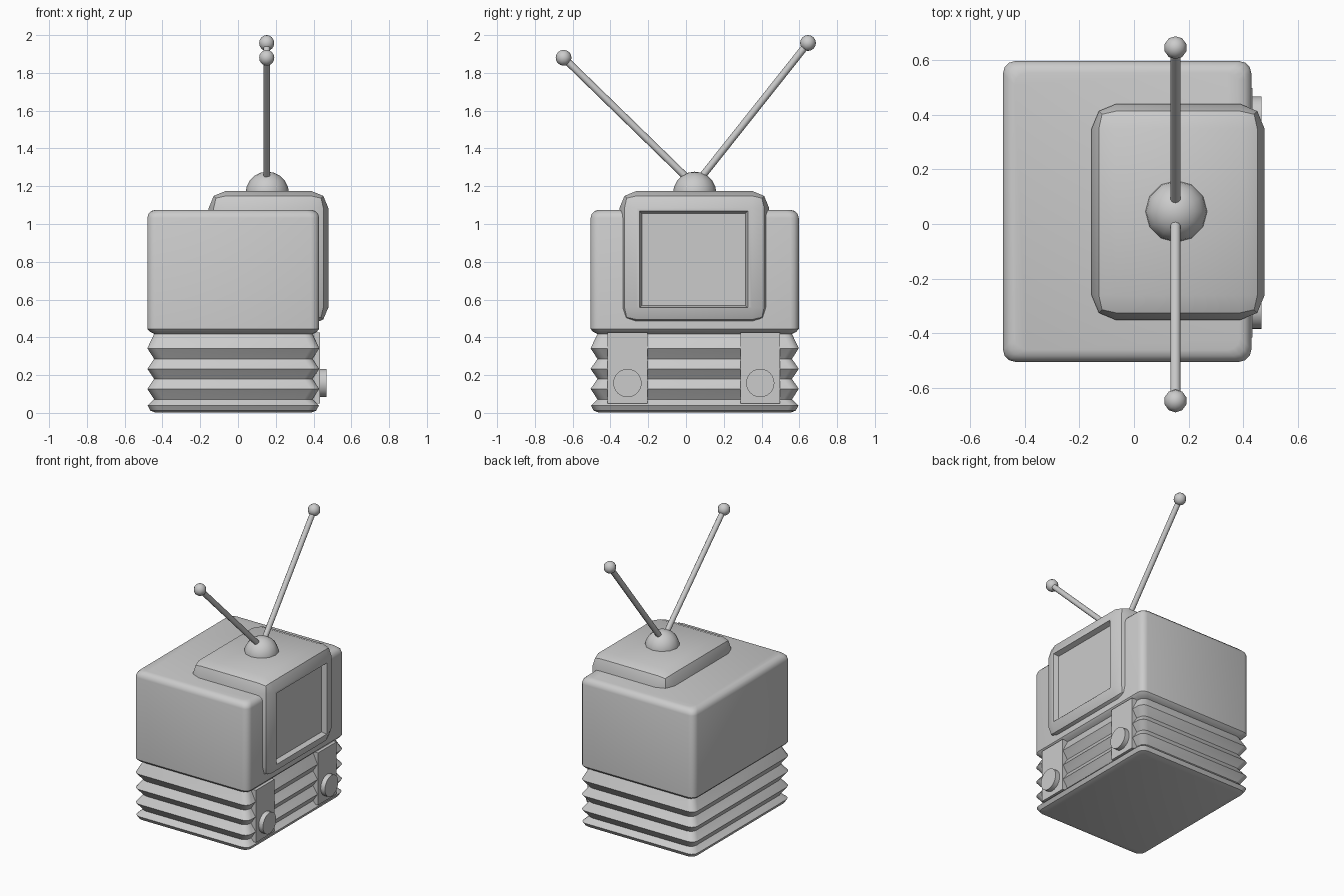
import bpy, bmesh, math
from mathutils import Vector

if "Cube" in bpy.data.objects:
    bpy.data.objects.remove(bpy.data.objects["Cube"])


def finish(name, bm, smooth=None):
    bmesh.ops.recalc_face_normals(bm, faces=bm.faces)
    mesh = bpy.data.meshes.new(name)
    bm.to_mesh(mesh)
    bm.free()
    ob = bpy.data.objects.new(name, mesh)
    bpy.context.collection.objects.link(ob)
    if smooth:
        bpy.ops.object.select_all(action='DESELECT')
        ob.select_set(True)
        bpy.context.view_layer.objects.active = ob
        bpy.ops.object.shade_smooth_by_angle(angle=math.radians(smooth))
    return ob


def box(x0, x1, y0, y1, z0, z1):
    bm = bmesh.new()
    bmesh.ops.create_cube(bm, size=1)
    for v in bm.verts:
        v.co = Vector((x1 if v.co.x > 0 else x0,
                       y1 if v.co.y > 0 else y0,
                       z1 if v.co.z > 0 else z0))
    return bm


def rod(name, a, b, radius, sides):
    a, b = Vector(a), Vector(b)
    bm = bmesh.new()
    bmesh.ops.create_cone(bm, cap_ends=True, segments=sides, radius1=radius,
                          radius2=radius, depth=(b - a).length)
    bmesh.ops.rotate(bm, verts=bm.verts,
                     matrix=Vector((0, 0, 1)).rotation_difference(b - a).to_matrix())
    bmesh.ops.translate(bm, verts=bm.verts, vec=(a + b) / 2)
    return finish(name, bm, 50)


def ball(name, centre, radius, u, v):
    bm = bmesh.new()
    bmesh.ops.create_uvsphere(bm, u_segments=u, v_segments=v, radius=radius)
    bmesh.ops.translate(bm, verts=bm.verts, vec=centre)
    return finish(name, bm, 50)


def ring(bm, z, inset, radius=0.045, steps=3):
    x0, x1, y0, y1 = -0.48 + inset, 0.43 - inset, -0.505 + inset, 0.597 - inset
    corners = [(x1, y1, 0), (x0, y1, 90), (x0, y0, 180), (x1, y0, 270)]
    verts = []
    for x, y, start in corners:
        cx = x - math.copysign(radius, x)
        cy = y - math.copysign(radius, y)
        for i in range(steps + 1):
            t = math.radians(start + 90 * i / steps)
            verts.append(bm.verts.new((cx + radius * math.cos(t),
                                       cy + radius * math.sin(t), z)))
    return verts


# Cabinet: rounded box above, pleated bellows below
profile = [(0.002, 0.042), (0.012, 0.016), (0.038, 0.002), (0.072, 0.036),
           (0.127, 0.0), (0.180, 0.036), (0.233, 0.0), (0.286, 0.036),
           (0.342, 0.0), (0.418, 0.036), (0.430, 0.012), (0.445, 0.0),
           (1.032, 0.0), (1.053, 0.006), (1.069, 0.022), (1.075, 0.043)]
bm = bmesh.new()
rings = [ring(bm, z, d) for z, d in profile]
for lo, hi in zip(rings, rings[1:]):
    for i in range(len(lo)):
        j = (i + 1) % len(lo)
        bm.faces.new((lo[i], lo[j], hi[j], hi[i]))
bm.faces.new(rings[0])
bm.faces.new(rings[-1])
finish("cabinet", bm, 32)

# Screen housing: chamfered box with a recessed screen
bm = box(-0.155, 0.478, -0.352, 0.44, 0.468, 1.175)
bmesh.ops.bevel(bm, geom=list(bm.edges), offset=0.09, segments=2,
                profile=0.5, affect='EDGES')
front = max(bm.faces, key=lambda f: f.calc_center_median().x)
bmesh.ops.inset_region(bm, faces=[front], thickness=0.01)
ys, zs = (-0.246, 0.327), (0.556, 1.068)
cy, cz = sum(ys) / 2, sum(zs) / 2
for grow, depth in ((0, 0.0), (0.012, 0.035)):
    if grow:
        bmesh.ops.inset_region(bm, faces=[front], thickness=grow)
    for v in front.verts:
        v.co.x = 0.478 - depth
        v.co.y = ys[1] - grow if v.co.y > cy else ys[0] + grow
        v.co.z = zs[1] - grow if v.co.z > cz else zs[0] + grow
finish("screen_housing", bm, 25)

# Control panels with knobs
for side, y in (("left", -0.31), ("right", 0.393)):
    finish(side + "_control_panel", box(0.36, 0.434, y - 0.105, y + 0.105, 0.05, 0.425))
    rod(side + "_knob", (0.42, y, 0.158), (0.468, y, 0.158), 0.075, 24)

# Antenna base and the two aerials
ball("antenna_base", (0.155, 0.046, 1.162), 0.115, 12, 10)
for side, root, tip in (("left", 0.03, (0.152, -0.648, 1.88)),
                        ("right", 0.06, (0.152, 0.646, 1.958))):
    rod(side + "_aerial", (0.152, root, 1.22), tip, 0.019, 10)
    ball(side + "_aerial_tip", tip, 0.042, 10, 8)
